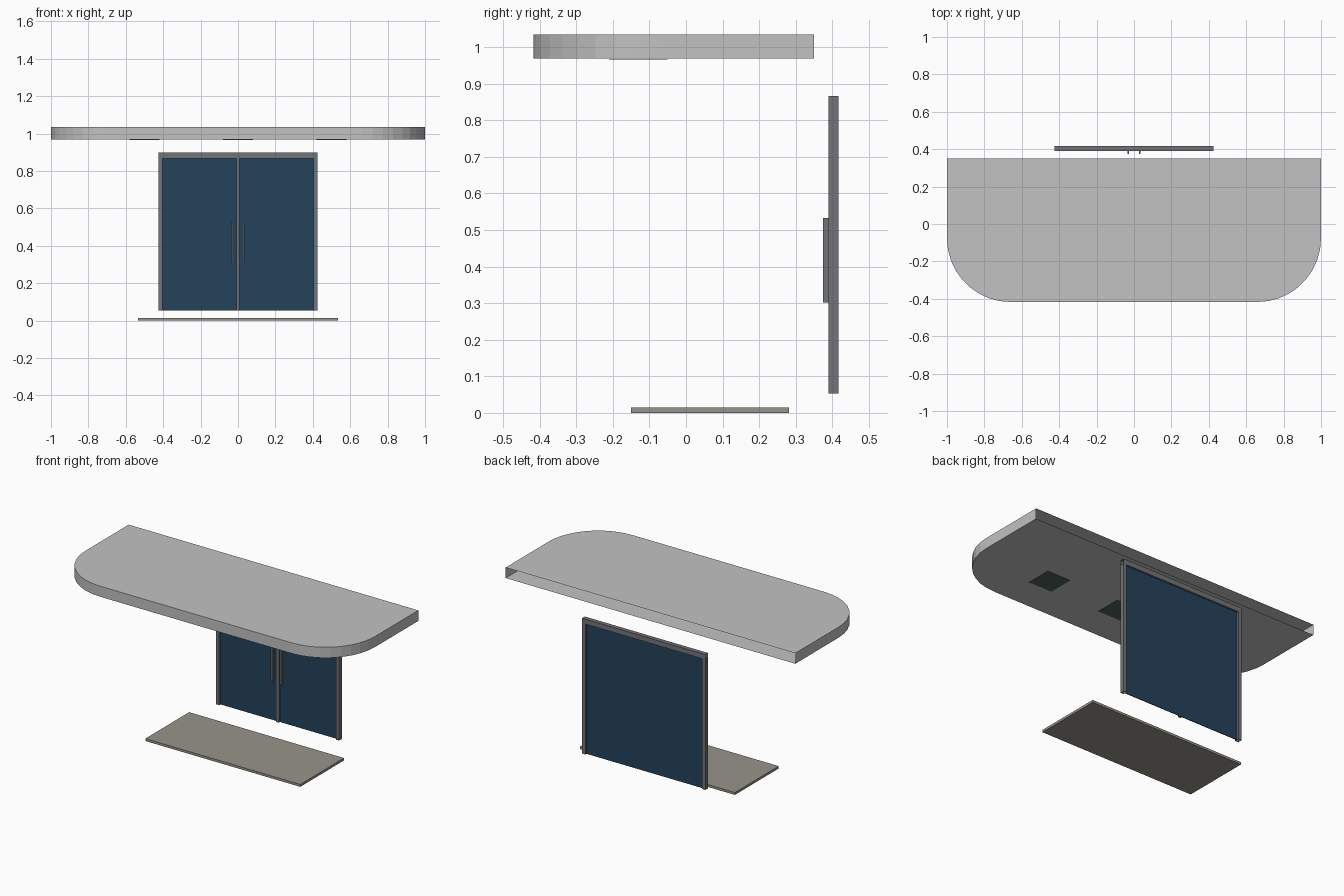
import bpy, bmesh, math
from mathutils import Vector

cube = bpy.data.objects.get("Cube")
if cube:
    bpy.data.objects.remove(cube, do_unlink=True)


def material(name, rgb):
    m = bpy.data.materials.new(name)
    m.use_nodes = True
    m.diffuse_color = (*rgb, 1)
    m.node_tree.nodes["Principled BSDF"].inputs["Base Color"].default_value = (*rgb, 1)
    return m


canopy_grey = material("canopy_grey", (0.54, 0.54, 0.54))
frame_grey = material("frame_grey", (0.165, 0.175, 0.19))
glass_blue = material("glass_blue", (0.018, 0.055, 0.105))
stone_beige = material("stone_beige", (0.31, 0.295, 0.25))
lamp_dark = material("lamp_dark", (0.08, 0.115, 0.105))


def finish(bm, name, mat):
    mesh = bpy.data.meshes.new(name)
    bm.to_mesh(mesh)
    bm.free()
    mesh.materials.append(mat)
    obj = bpy.data.objects.new(name, mesh)
    bpy.context.collection.objects.link(obj)
    return obj


def box(name, mat, x, y, z, open_axis=None):
    """Box between (min, max) pairs; open_axis leaves both ends uncapped."""
    bm = bmesh.new()
    bmesh.ops.create_cube(bm, size=1)
    for v in bm.verts:
        v.co = Vector([lo + (c + 0.5) * (hi - lo) for c, (lo, hi) in zip(v.co, (x, y, z))])
    bm.normal_update()
    if open_axis is not None:
        caps = [f for f in bm.faces if abs(f.normal[open_axis]) > 0.9]
        bmesh.ops.delete(bm, geom=caps, context='FACES_ONLY')
    return finish(bm, name, mat)


# Canopy: slab with two rounded front corners and an open back
HALF, FRONT, BACK, RADIUS, STEPS = 1.0, -0.417, 0.35, 0.34, 9
LOW, HIGH = 0.969, 1.035
outline = [(-HALF, BACK)]
for side, start in ((-1, math.pi), (1, 1.5 * math.pi)):
    for i in range(STEPS + 1):
        a = start + i * math.pi / 2 / STEPS
        outline.append((side * (HALF - RADIUS) + RADIUS * math.cos(a),
                        FRONT + RADIUS + RADIUS * math.sin(a)))
outline.append((HALF, BACK))
bm = bmesh.new()
low = [bm.verts.new((x, y, LOW)) for x, y in outline]
high = [bm.verts.new((x, y, HIGH)) for x, y in outline]
bm.faces.new(high)
bm.faces.new(low[::-1])
for i in range(len(outline) - 1):
    bm.faces.new((low[i], low[i + 1], high[i + 1], high[i]))
finish(bm, "canopy", canopy_grey)

# Square lamps under the canopy
for label, x in (("right", -0.5), ("middle", 0), ("left", 0.5)):
    box("lamp_" + label, lamp_dark, (x - 0.08, x + 0.08), (-0.21, -0.05), (LOW - 0.003, LOW - 0.001))

# Door frame
DEPTH = (0.39, 0.417)
BOTTOM, TOP = 0.053, 0.867
for label, s in (("right", -1), ("left", 1)):
    box("jamb_" + label, frame_grey, sorted((s * 0.403, s * 0.425)), DEPTH, (BOTTOM, TOP), 2)
    box("handle_" + label, frame_grey, sorted((s * 0.026, s * 0.036)), (0.374, 0.39), (0.302, 0.533))
    # Glass leaf of the double door
    box("glass_" + label, glass_blue, sorted((0, s * 0.403)), (0.402, 0.406), (BOTTOM, TOP))
box("header", frame_grey, (-0.425, 0.425), DEPTH, (TOP, 0.898), 0)
box("middle_post", frame_grey, (-0.009, 0.009), (DEPTH[0], 0.402), (BOTTOM, TOP), 2)

# Entrance step
box("step", stone_beige, (-0.535, 0.535), (-0.15, 0.282), (0, 0.015))
